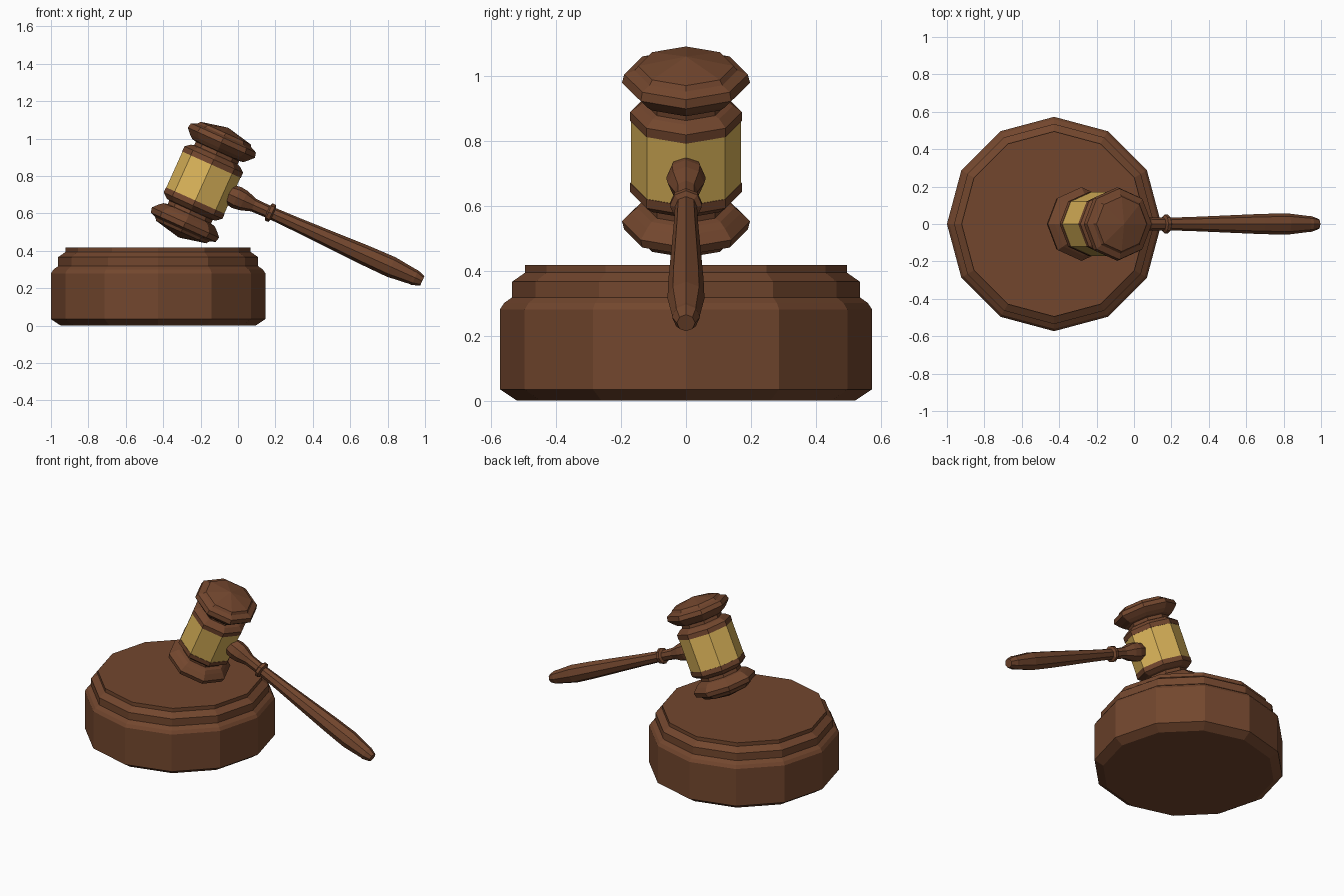
import bpy, bmesh, math
from mathutils import Matrix, Vector

if "Cube" in bpy.data.objects:
    bpy.data.objects.remove(bpy.data.objects["Cube"])


def material(name, rgb):
    m = bpy.data.materials.new(name)
    m.diffuse_color = (*rgb, 1)
    m.use_nodes = True
    m.node_tree.nodes["Principled BSDF"].inputs["Base Color"].default_value = m.diffuse_color
    return m


wood = material("wood", (0.17, 0.062, 0.027))
brass = material("brass", (0.70, 0.45, 0.10))


def lathe(name, profile, sides, mat, matrix):
    """Turn (radius, height) points around local z; radius 0 gives a pole."""
    bm = bmesh.new()
    rings = []
    for r, z in profile:
        count = sides if r > 0 else 1
        rings.append([bm.verts.new((r * math.cos(2 * math.pi * i / sides),
                                    r * math.sin(2 * math.pi * i / sides), z))
                      for i in range(count)])
    for a, b in zip(rings, rings[1:]):
        for i in range(sides):
            j = (i + 1) % sides
            if len(b) == 1:
                bm.faces.new((a[i], a[j], b[0]))
            else:
                bm.faces.new((a[i], a[j], b[j], b[i]))
    for ring in (rings[0], rings[-1]):
        if len(ring) > 1:
            bm.faces.new(ring)
    bmesh.ops.recalc_face_normals(bm, faces=bm.faces)
    bm.transform(matrix)
    mesh = bpy.data.meshes.new(name)
    bm.to_mesh(mesh)
    bm.free()
    mesh.materials.append(mat)
    ob = bpy.data.objects.new(name, mesh)
    bpy.context.collection.objects.link(ob)
    return ob


# sound block: stepped twelve-sided disc
lathe("sound_block",
      [(0.52, 0), (0.573, 0.035), (0.573, 0.28), (0.56, 0.30), (0.535, 0.318),
       (0.535, 0.366), (0.495, 0.394), (0.495, 0.418)],
      12, wood, Matrix.Translation((-0.427, 0, 0)))

# tilted frames for head and handle
centre = Matrix.Translation(Vector((-0.185, 0, 0.765)))
tilt = 24.2
head = centre @ Matrix.Rotation(math.radians(tilt), 4, 'Y')
shaft = centre @ Matrix.Rotation(math.radians(tilt + 90), 4, 'Y')

# head: brass band and two mirrored turned ends
lathe("head_band", [(0.17, -0.105), (0.17, 0.105)], 8, brass, head)
end = [(0.172, 0.105), (0.172, 0.135), (0.145, 0.157), (0.127, 0.163),
       (0.127, 0.183), (0.15, 0.188), (0.17, 0.205), (0.197, 0.234),
       (0.19, 0.262), (0.158, 0.275), (0.147, 0.29), (0, 0.322)]
for name, s in (("head_end_upper", 1), ("head_end_lower", -1)):
    lathe(name, [(r, z * s) for r, z in end], 8, wood, head)

# handle: knob, collar ring and swelling grip
lathe("handle",
      [(0.045, 0.13), (0.056, 0.165), (0.061, 0.195), (0.056, 0.235),
       (0.036, 0.295), (0.034, 0.375), (0.05, 0.383), (0.05, 0.402),
       (0.034, 0.41), (0.038, 0.55), (0.054, 0.95), (0.057, 1.10),
       (0.043, 1.225), (0.043, 1.24), (0.028, 1.283)],
      8, wood, shaft)
